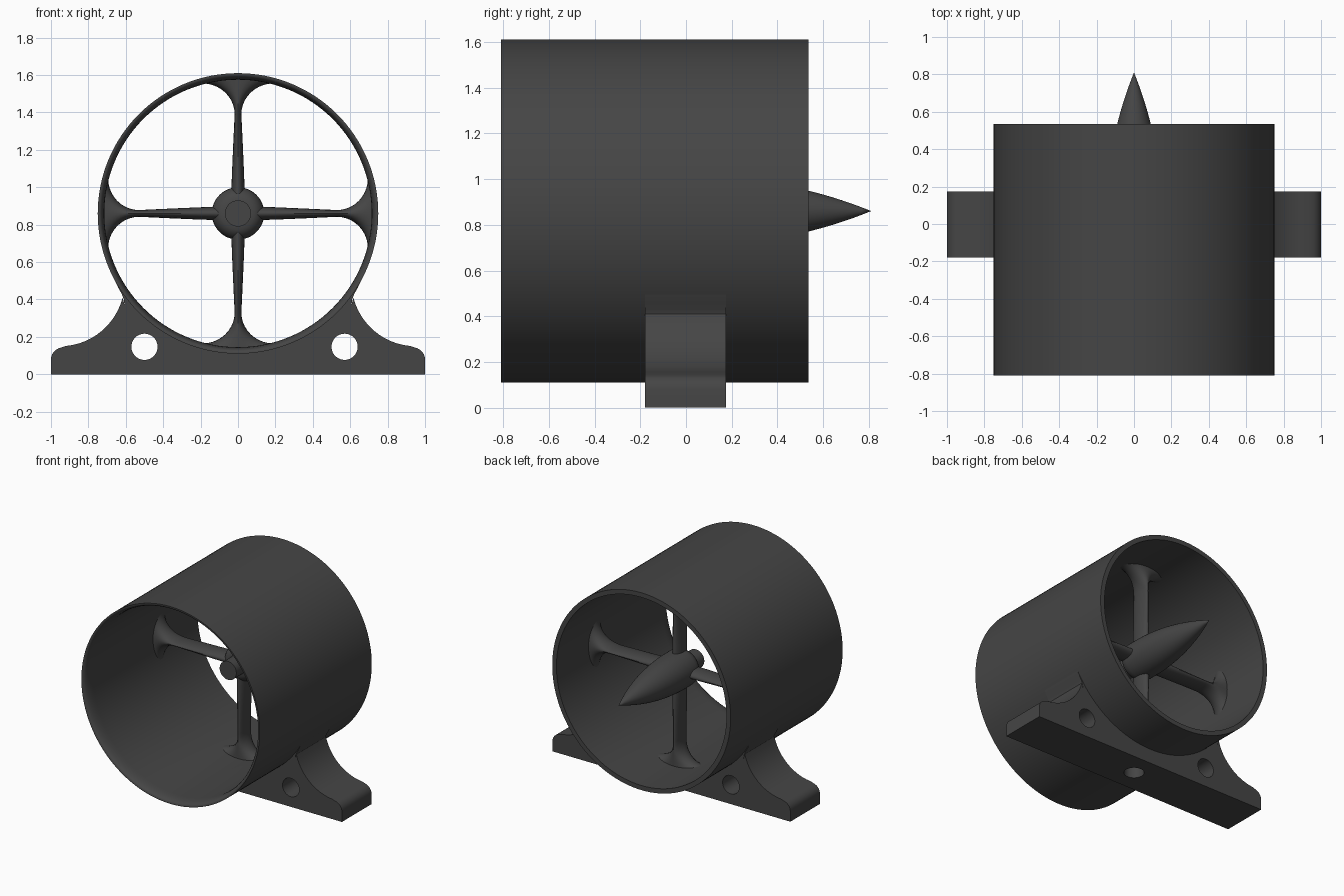
import bpy, bmesh, math
from math import sin, cos, pi, sqrt

if "Cube" in bpy.data.objects:
    bpy.data.objects.remove(bpy.data.objects["Cube"])

ZC = 0.86  # height of the duct axis
dark = bpy.data.materials.new("dark_grey")
dark.diffuse_color = (0.06, 0.06, 0.06, 1)
dark.use_nodes = True
dark.node_tree.nodes["Principled BSDF"].inputs["Base Color"].default_value = dark.diffuse_color


def finish(name, bm, smooth=True):
    bmesh.ops.recalc_face_normals(bm, faces=bm.faces)
    me = bpy.data.meshes.new(name)
    bm.to_mesh(me)
    bm.free()
    ob = bpy.data.objects.new(name, me)
    bpy.context.collection.objects.link(ob)
    me.materials.append(dark)
    if smooth:
        shade(ob)
    return ob


def shade(ob):
    bpy.ops.object.select_all(action='DESELECT')
    ob.select_set(True)
    bpy.context.view_layer.objects.active = ob
    bpy.ops.object.shade_smooth_by_angle(angle=math.radians(32))


def lathe(name, profile, segs, closed=False):
    """Spin (radius, y) points around the duct axis."""
    bm = bmesh.new()
    rings = []
    for r, y in profile:
        if r == 0:
            rings.append([bm.verts.new((0, y, ZC))] * segs)
        else:
            rings.append([bm.verts.new((r * sin(2 * pi * i / segs), y, ZC + r * cos(2 * pi * i / segs)))
                          for i in range(segs)])
    pairs = list(zip(rings, rings[1:])) + ([(rings[-1], rings[0])] if closed else [])
    for a, b in pairs:
        for i in range(segs):
            j = (i + 1) % segs
            bm.faces.new(list(dict.fromkeys((a[i], a[j], b[j], b[i]))))
    return finish(name, bm)


def arc(cx, cz, rx, rz, a0, a1, n):
    return [(cx + rx * cos(math.radians(a0 + (a1 - a0) * i / n)),
             cz + rz * sin(math.radians(a0 + (a1 - a0) * i / n))) for i in range(n + 1)]


# Duct: thin tube with a rounded inlet lip at the front
lip = [(0.715 + 0.027 * (1 - sin(t * pi / 10)), -0.81 + 0.09 * (1 - cos(t * pi / 10))) for t in range(6)]
lathe("duct", [(0.75, 0.535), (0.75, -0.81)] + lip + [(0.715, 0.535)], 128, True)

# Hub: short front boss, rounded shoulder, long pointed tail cone
shoulder = [(0.07 + 0.07 * sin(t * pi / 12), 0.07 - 0.08 * cos(t * pi / 12)) for t in range(7)]
tail = [(0.14 * (1 - (t / 16) ** 2), 0.12 + 0.69 * t / 16) for t in range(17)]
lathe("hub", [(0, -0.12), (0.07, -0.12)] + shoulder + tail, 48)

# Four tapered struts flaring into the duct wall
stations = [(0.08, 0.036), (0.2, 0.033), (0.36, 0.026), (0.53, 0.018)]
stations += [(0.53 + 0.165 * sin(t * pi / 20), 0.018 + 0.172 * (1 - cos(t * pi / 20))) for t in range(1, 11)]
for k, side in enumerate(("top", "right", "bottom", "left")):
    a = k * pi / 2
    bm = bmesh.new()
    N, rings = 24, []
    for d, w in stations + [(0.725, 0.19)]:
        ring = []
        for i in range(N):
            u = w * sin(2 * pi * i / N)
            y = 0.075 + 0.075 * cos(2 * pi * i / N)
            # bend the flared end to follow the round wall
            f = max(0, (d - 0.53) / 0.195)
            v = d + f * (sqrt(0.725 ** 2 - u * u) - sqrt(0.725 ** 2 - w * w)) if d < 0.7 else sqrt(0.73 ** 2 - u * u)
            ring.append(bm.verts.new((u * cos(a) + v * sin(a), y, ZC - u * sin(a) + v * cos(a))))
        rings.append(ring)
    for p, q in zip(rings, rings[1:]):
        for i in range(N):
            j = (i + 1) % N
            bm.faces.new((p[i], p[j], q[j], q[i]))
    bm.faces.new(rings[0])
    bm.faces.new(rings[-1])
    finish("strut_" + side, bm)

# Mounting foot: extruded saddle profile, mirrored left to right
half = [(1, 0)] + arc(0.93, 0.08, 0.07, 0.065, 0, 80, 6)
half += arc(0.95, 0.5, 0.345, 0.35, 265, 195, 12)
half += [(0.607, 0.37), (0.61, 0.40), (0.622, 0.43), (0.64, 0.462), (0.655, 0.495)]
half += [(0.735 * sin(t), ZC - 0.735 * cos(t)) for t in [math.radians(58 - 58 * i / 24) for i in range(25)]]
outline = half + [(-x, z) for x, z in half[-2::-1]]
bm = bmesh.new()
face = bm.faces.new([bm.verts.new((x, -0.18, z)) for x, z in outline])
ext = bmesh.ops.extrude_face_region(bm, geom=[face])
bmesh.ops.translate(bm, vec=(0, 0.355, 0), verts=[v for v in ext["geom"] if isinstance(v, bmesh.types.BMVert)])
foot = finish("mounting_foot", bm, False)

# Holes in the foot: two crosswise, one blind hole from below
for loc, rot, depth in (((-0.5, 0, 0.147), pi / 2, 1), ((0.57, 0, 0.147), pi / 2, 1), ((0, 0, 0), 0, 0.19)):
    bpy.ops.mesh.primitive_cylinder_add(vertices=48, radius=0.07, depth=depth, location=loc, rotation=(rot, 0, 0))
    cutter = bpy.context.object
    cutter.name = "hole_cutter"
    cutter.hide_render = True
    mod = foot.modifiers.new("hole", 'BOOLEAN')
    mod.operation, mod.solver, mod.object = 'DIFFERENCE', 'EXACT', cutter
    bpy.context.view_layer.objects.active = foot
    bpy.ops.object.modifier_apply(modifier=mod.name)
    bpy.data.objects.remove(cutter)
shade(foot)
